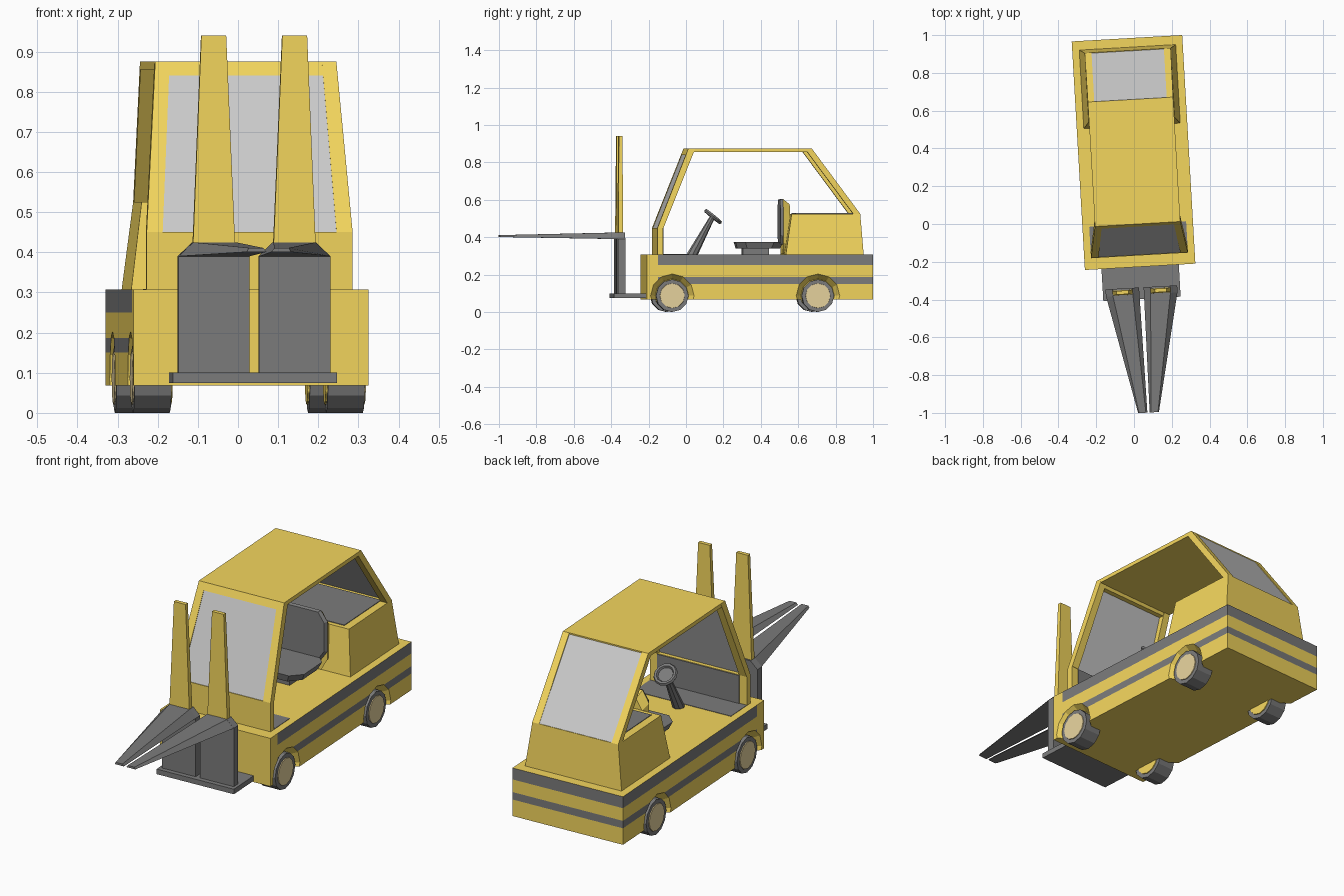
import bpy, bmesh, math
from mathutils import Matrix, Vector

if "Cube" in bpy.data.objects:
    bpy.data.objects.remove(bpy.data.objects["Cube"])

# whole truck is turned slightly about z
M = Matrix.Translation((0.0194, 0, 0)) @ Matrix.Rotation(math.radians(3.3), 4, 'Z')


def material(name, rgb):
    m = bpy.data.materials.new(name)
    m.diffuse_color = (*rgb, 1)
    m.use_nodes = True
    m.node_tree.nodes["Principled BSDF"].inputs["Base Color"].default_value = m.diffuse_color
    return m


YELLOW = material("yellow paint", (0.90, 0.67, 0.11))
DARK = material("dark rubber", (0.20, 0.20, 0.20))
TAN = material("hub tan", (0.80, 0.65, 0.34))
GLASS = material("window grey", (0.75, 0.75, 0.75))


def finish(name, bm, *mats):
    bmesh.ops.recalc_face_normals(bm, faces=bm.faces)
    bm.transform(M)
    me = bpy.data.meshes.new(name)
    bm.to_mesh(me)
    bm.free()
    ob = bpy.data.objects.new(name, me)
    bpy.context.collection.objects.link(ob)
    for m in mats:
        me.materials.append(m)
    return ob


def loft(bm, a, b, sx=1):
    va = [bm.verts.new((p[0] * sx, p[1], p[2])) for p in a]
    vb = [bm.verts.new((p[0] * sx, p[1], p[2])) for p in b]
    bm.faces.new(va)
    bm.faces.new(vb)
    for i in range(len(a)):
        j = (i + 1) % len(a)
        bm.faces.new((va[i], va[j], vb[j], vb[i]))


def solid(name, a, b, mat, mirror=False):
    bm = bmesh.new()
    for sx in ((1, -1) if mirror else (1,)):
        loft(bm, a, b, sx)
    return finish(name, bm, mat)


def rect(x0, x1, y0, y1, z):
    return [(x0, y0, z), (x1, y0, z), (x1, y1, z), (x0, y1, z)]


def box(name, x0, x1, y0, y1, z0, z1, mat, mirror=False):
    return solid(name, rect(x0, x1, y0, y1, z0), rect(x0, x1, y0, y1, z1), mat, mirror)


def ring(x, y, z, r, n=12):
    return [(x, y + r * math.sin(2 * math.pi * i / n), z - r * math.cos(2 * math.pi * i / n))
            for i in range(n)]


WHEELS = {"front": -0.09, "rear": 0.69}

# chassis with two stripes along the sides and back
bm = bmesh.new()
loft(bm, rect(-0.293, 0.293, -0.227, 0.985, 0.068), rect(-0.293, 0.293, -0.227, 0.985, 0.307))
for co, no in (((0, 0, 0.15), (0, 0, 1)), ((0, 0, 0.187), (0, 0, 1)),
               ((0, 0, 0.25), (0, 0, 1)), ((0, -0.167, 0), (0, 1, 0))):
    bmesh.ops.bisect_plane(bm, geom=bm.verts[:] + bm.edges[:] + bm.faces[:],
                           plane_co=co, plane_no=no)
bm.normal_update()
for f in bm.faces:
    c = f.calc_center_median()
    if abs(f.normal.z) < 0.5 and c.y > -0.167 and (0.15 < c.z < 0.187 or c.z > 0.25):
        f.material_index = 1
chassis = finish("chassis", bm, YELLOW, DARK)

# flared wheel arches cut into the chassis
bm = bmesh.new()
for y in WHEELS.values():
    for sx in (1, -1):
        loft(bm, ring(0.305, y, 0.087, 0.125), ring(0.255, y, 0.087, 0.09), sx)
cutter = finish("arch_cutter", bm, YELLOW)
cutter.hide_render = True
mod = chassis.modifiers.new("arches", 'BOOLEAN')
mod.operation = 'DIFFERENCE'
mod.solver = 'EXACT'
mod.object = cutter
bpy.context.view_layer.objects.active = chassis
bpy.ops.object.modifier_apply(modifier=mod.name)
bpy.data.objects.remove(cutter)

# wheels
for label, y in WHEELS.items():
    solid(label + "_tires", ring(0.195, y, 0.087, 0.087), ring(0.287, y, 0.087, 0.087), DARK, True)
    solid(label + "_hubs", ring(0.28, y, 0.087, 0.068), ring(0.291, y, 0.087, 0.066), TAN, True)
    solid(label + "_inner_hubs", ring(0.191, y, 0.087, 0.066), ring(0.2, y, 0.087, 0.068), YELLOW, True)

# cabin front: panel, pillars, header, windshield
box("front_panel", -0.257, 0.257, -0.167, -0.137, 0.305, 0.45, YELLOW)
box("dash_lining", -0.217, 0.217, -0.14, -0.133, 0.305, 0.448, DARK)
box("floor_mat", -0.257, 0.257, -0.137, 0.0, 0.3, 0.309, DARK)
solid("front_pillars", rect(0.217, 0.257, -0.167, -0.135, 0.45),
      rect(0.19, 0.226, 0.0, 0.037, 0.875), YELLOW, True)
solid("front_header", rect(-0.2, 0.2, -0.0138, 0.02, 0.84),
      rect(-0.2, 0.2, 0.0, 0.035, 0.874), YELLOW)
solid("windshield", rect(-0.222, 0.222, -0.164, -0.157, 0.449),
      rect(-0.196, 0.196, -0.0108, -0.004, 0.841), GLASS)

# roof
box("roof", -0.226, 0.226, 0.0, 0.66, 0.855, 0.875, YELLOW)

# rear housing, pillars and window
solid("rear_housing", rect(-0.256, 0.256, 0.52, 0.937, 0.305),
      rect(-0.228, 0.228, 0.553, 0.92, 0.525), YELLOW)
box("rear_shelf", -0.19, 0.19, 0.575, 0.89, 0.52, 0.528, DARK)
solid("rear_pillars", rect(0.192, 0.228, 0.882, 0.92, 0.525),
      rect(0.192, 0.226, 0.622, 0.66, 0.875), YELLOW, True)
solid("rear_window", rect(-0.195, 0.195, 0.908, 0.917, 0.525),
      rect(-0.195, 0.195, 0.65, 0.659, 0.87), GLASS)


# seat
def octagon(w, y0, y1, c, z):
    return [(-w + c, y0, z), (w - c, y0, z), (w, y0 + c, z), (w, y1 - c, z),
            (w - c, y1, z), (-w + c, y1, z), (-w, y1 - c, z), (-w, y0 + c, z)]


def back_outline(w, y, z0, z1):
    h = z1 - z0
    return [(-w * .75, y, z0), (w * .75, y, z0), (w, y, z0 + h * .2), (w, y, z1 - h * .2),
            (w * .75, y, z1), (-w * .75, y, z1), (-w, y, z1 - h * .2), (-w, y, z0 + h * .2)]


box("seat_pedestal", -0.07, 0.07, 0.30, 0.44, 0.30, 0.345, DARK)
solid("seat_cushion", octagon(0.125, 0.27, 0.50, 0.05, 0.34),
      octagon(0.14, 0.26, 0.515, 0.05, 0.375), DARK)
solid("seat_back_pad", back_outline(0.13, 0.498, 0.365, 0.60),
      back_outline(0.14, 0.513, 0.36, 0.605), DARK)
solid("seat_back_shell", back_outline(0.14, 0.513, 0.31, 0.605),
      back_outline(0.125, 0.55, 0.31, 0.575), YELLOW)

# steering column and wheel
base, top = Vector((0, 0.03, 0.30)), Vector((0, 0.14, 0.505))
axis = (top - base).normalized()
bm = bmesh.new()
bmesh.ops.create_cone(bm, cap_ends=True, segments=8, radius1=0.028, radius2=0.014,
                      depth=(top - base).length,
                      matrix=Matrix.Translation((base + top) / 2)
                      @ axis.to_track_quat('Z', 'Y').to_matrix().to_4x4())
finish("steering_column", bm, DARK)
tilt = Vector((0, 0.63, 0.78)).to_track_quat('Z', 'Y').to_matrix().to_4x4()
bpy.ops.mesh.primitive_torus_add(major_segments=12, minor_segments=6,
                                 major_radius=0.047, minor_radius=0.011)
wheel = bpy.context.object
wheel.name = "steering_wheel"
wheel.data.transform(M @ Matrix.Translation((0, 0.145, 0.51)) @ tilt)
wheel.data.materials.append(DARK)
bm = bmesh.new()
bmesh.ops.create_cone(bm, cap_ends=True, segments=12, radius1=0.045, radius2=0.045, depth=0.006,
                      matrix=Matrix.Translation((0, 0.143, 0.507)) @ tilt)
finish("steering_wheel_disc", bm, DARK)

# lift: base plate, uprights, mast bars, forks
box("lift_plate", -0.205, 0.205, -0.397, -0.225, 0.075, 0.10, DARK)
box("lift_uprights", 0.012, 0.19, -0.374, -0.336, 0.10, 0.39, DARK, True)
solid("lift_caps", rect(0.012, 0.19, -0.374, -0.336, 0.39),
      rect(0.047, 0.153, -0.374, -0.336, 0.425), DARK, True)
solid("mast_bars", rect(0.048, 0.153, -0.371, -0.345, 0.42),
      rect(0.07, 0.132, -0.367, -0.348, 0.94), YELLOW, True)
solid("forks",
      [(0.012, -0.37, 0.39), (0.19, -0.37, 0.39), (0.153, -0.37, 0.425), (0.047, -0.37, 0.425)],
      [(0.006, -1.0, 0.401), (0.055, -1.0, 0.401), (0.05, -1.0, 0.411), (0.014, -1.0, 0.411)],
      DARK, True)
